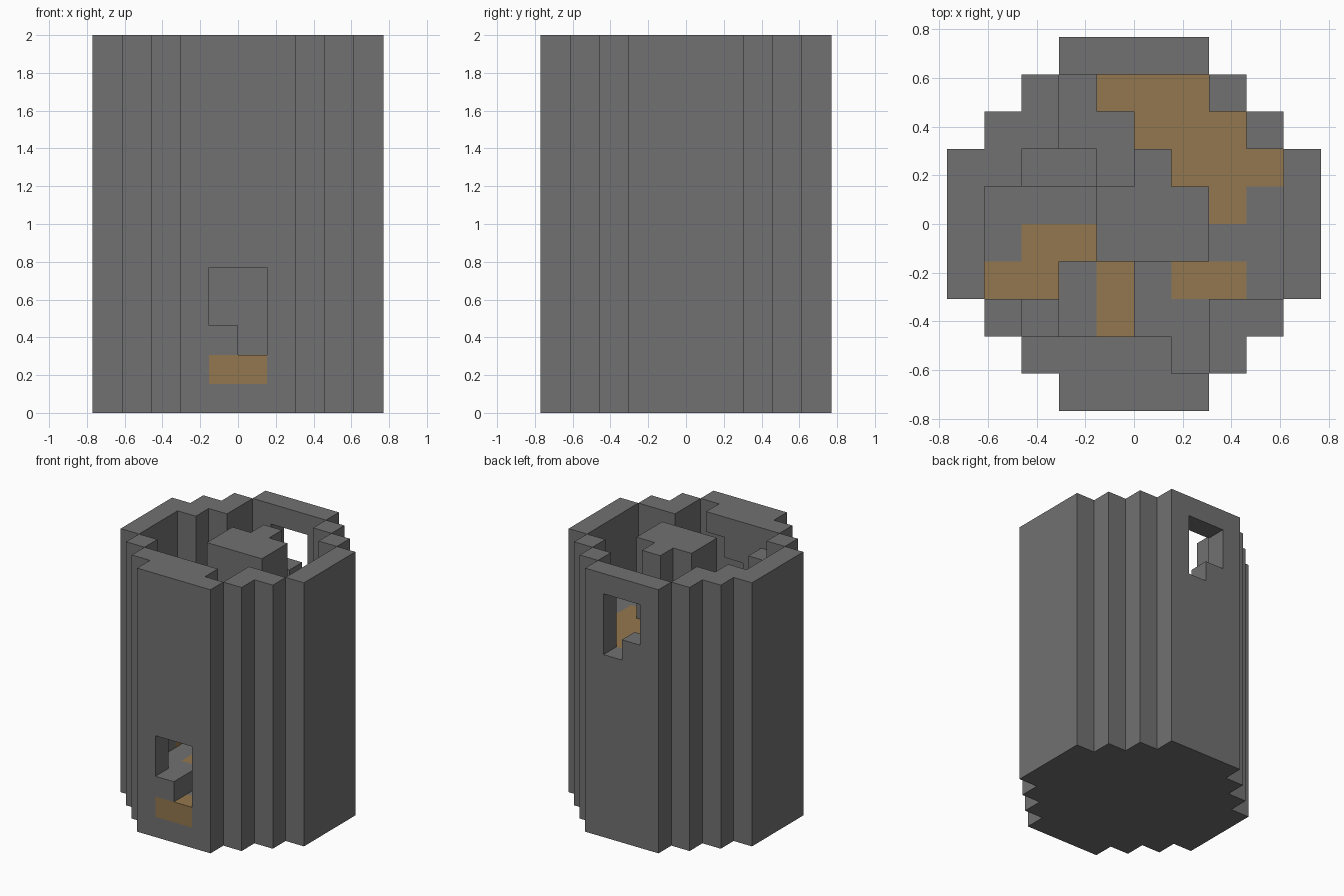
import bpy
import bmesh
from mathutils import Vector

N, TALL = 10, 13          # cells across and up
S = 2 / TALL              # cell size

cube = bpy.data.objects.get("Cube")
if cube:
    bpy.data.objects.remove(cube, do_unlink=True)


def material(name, rgb):
    m = bpy.data.materials.new(name)
    m.use_nodes = True
    m.diffuse_color = (*rgb, 1)
    m.node_tree.nodes["Principled BSDF"].inputs["Base Color"].default_value = (*rgb, 1)
    return m


stone = material("stone grey", (0.165, 0.165, 0.165))
wood = material("path brown", (0.295, 0.185, 0.077))


def block(i0, i1, j0, j1):
    return [(i, j) for i in range(i0, i1 + 1) for j in range(j0, j1 + 1)]


def edge_sum(i, j):
    return min(i, N - 1 - i) + min(j, N - 1 - j)


# Stepped round plan: outer ring of wall, landing inside it
height, part = {}, {}
for c in block(0, N - 1, 0, N - 1):
    if edge_sum(*c) >= 3:
        inside = edge_sum(*c) >= 4 and 0 < c[0] < N - 1 and 0 < c[1] < N - 1
        height[c] = 9 if inside else TALL
        part[c] = "stair_floor" if inside else "outer_wall"

# Rising steps around the left side
for rect, h in (((1, 3, 3, 5), 4), ((3, 4, 2, 3), 3), ((2, 3, 6, 6), 6),
                ((3, 3, 7, 8), 8), ((4, 4, 6, 7), 8)):
    for c in block(*rect):
        height[c] = h

# Thickened wall corners, and the central pillar
for c in [(1, 6), (2, 7), (7, 2), (2, 2)] + block(3, 5, 1, 1):
    height[c], part[c] = TALL, "outer_wall"
height[2, 2] = TALL - 1
for c in block(4, 6, 4, 5) + [(5, 6)]:
    height[c], part[c] = TALL, "central_pillar"

solid = {(*c, k): part[c] for c, h in height.items() for k in range(h)}

# Doorway, window and niche openings: plan rectangle, bottom, top
for rect, z0, z1 in (((4, 4, 0, 1), 3, 5), ((3, 3, 1, 1), 3, 5), ((5, 5, 0, 3), 2, 5),
                     ((4, 4, 9, 9), 10, 12), ((5, 5, 9, 9), 9, 12),
                     ((5, 5, 1, 1), 9, 12), ((4, 4, 1, 1), 9, 11)):
    for c in block(*rect):
        for k in range(z0, z1):
            solid.pop((*c, k), None)

# Brown path cells: the top cell of these columns, and the door sill
path = (block(4, 6, 8, 8) + block(5, 7, 7, 7) + block(6, 8, 6, 6) + [(7, 5)]
        + block(6, 7, 3, 3) + block(4, 4, 2, 3) + block(2, 3, 4, 4) + block(1, 2, 3, 3))
brown = {(*c, height[c] - 1) for c in path} | {(4, 0, 1), (5, 0, 1)}


def build(name):
    bm = bmesh.new()
    for cell, owner in solid.items():
        if owner != name:
            continue
        centre = Vector(cell) + Vector((0.5, 0.5, 0.5))
        for axis in range(3):
            for sign in (-1, 1):
                n = Vector((0, 0, 0))
                n[axis] = sign
                if tuple(int(a + b) for a, b in zip(cell, n)) in solid:
                    continue
                u = Vector((0, 0, 0))
                u[(axis + 1) % 3] = 0.5
                v = n.cross(u)
                mid = centre + n / 2
                corners = (mid - u - v, mid + u - v, mid + u + v, mid - u + v)
                face = bm.faces.new([bm.verts.new(p) for p in corners])
                face.material_index = int(cell in brown)
    bmesh.ops.remove_doubles(bm, verts=bm.verts, dist=0.001)
    # Merge flat areas of one colour
    bmesh.ops.dissolve_limit(bm, angle_limit=0.01, verts=bm.verts, edges=bm.edges,
                             delimit={"MATERIAL"})
    for vert in bm.verts:
        vert.co = (vert.co - Vector((N / 2, N / 2, 0))) * S
    mesh = bpy.data.meshes.new(name)
    bm.to_mesh(mesh)
    bm.free()
    mesh.materials.append(stone)
    mesh.materials.append(wood)
    bpy.context.collection.objects.link(bpy.data.objects.new(name, mesh))


for name in ("outer_wall", "stair_floor", "central_pillar"):
    build(name)
